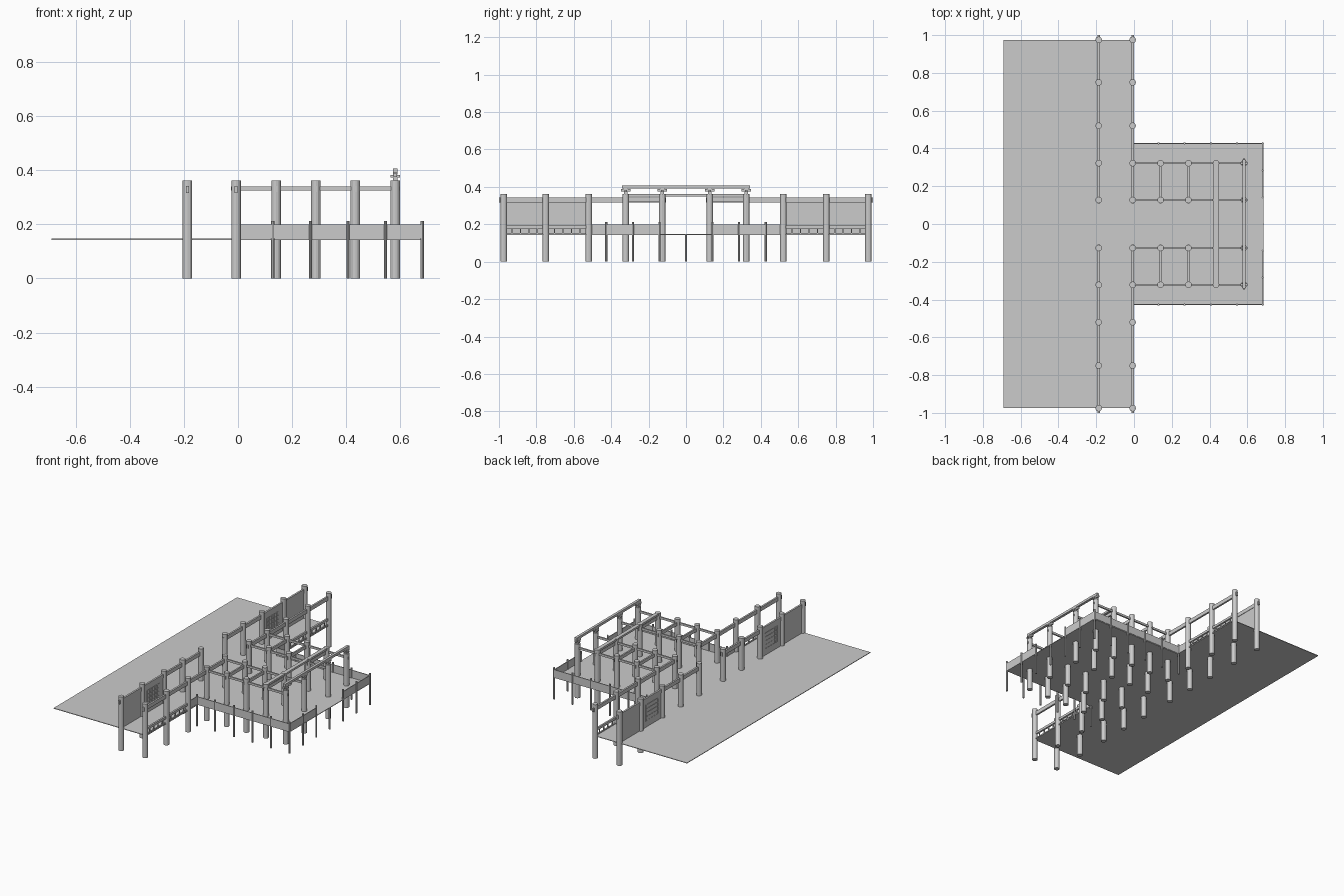
import bpy, bmesh
from mathutils import Matrix, Vector

if "Cube" in bpy.data.objects:
    bpy.data.objects.remove(bpy.data.objects["Cube"])

FLOOR, TOP = 0.147, 0.363
WING_Y = [0.127, 0.322, 0.52, 0.75, 0.975]     # column rows along the gallery
ROOM_X = [-0.007, 0.141, 0.288, 0.434, 0.582]  # column rows of the front hall
BACK_X, FRONT_X = -0.187, -0.007
EDGE_X, EDGE_Y = 0.685, 0.427                  # terrace edge


def finish(bm, name):
    bmesh.ops.recalc_face_normals(bm, faces=bm.faces)
    me = bpy.data.meshes.new(name)
    bm.to_mesh(me)
    bm.free()
    ob = bpy.data.objects.new(name, me)
    bpy.context.collection.objects.link(ob)
    return ob


def add_box(bm, x0, x1, y0, y1, z0, z1):
    size = Vector((abs(x1 - x0), abs(y1 - y0), z1 - z0))
    mid = Vector(((x0 + x1) / 2, (y0 + y1) / 2, (z0 + z1) / 2))
    bmesh.ops.create_cube(bm, size=1, matrix=Matrix.Translation(mid) @ Matrix.Diagonal(size).to_4x4())


def boxes(name, items):
    bm = bmesh.new()
    for it in items:
        add_box(bm, *it)
    return finish(bm, name)


def columns(name, points, radius, height, sides):
    bm = bmesh.new()
    for x, y in points:
        bmesh.ops.create_cone(bm, cap_ends=True, segments=sides, radius1=radius, radius2=radius,
                              depth=height, matrix=Matrix.Translation((x, y, height / 2)))
    return finish(bm, name)


def along_x(x0, x1, y, w, z0, z1):
    return (x0, x1, y - w / 2, y + w / 2, z0, z1)


def along_y(x, y0, y1, w, z0, z1):
    return (x - w / 2, x + w / 2, y0, y1, z0, z1)


# T-shaped floor slab
bm = bmesh.new()
outline = [(-0.69, -0.975), (0, -0.975), (0, -EDGE_Y), (EDGE_X, -EDGE_Y),
           (EDGE_X, EDGE_Y), (0, EDGE_Y), (0, 0.975), (-0.69, 0.975)]
face = bm.faces.new([bm.verts.new((x, y, FLOOR - 0.004)) for x, y in outline])
ext = bmesh.ops.extrude_face_region(bm, geom=[face])
bmesh.ops.translate(bm, vec=(0, 0, 0.004), verts=[v for v in ext["geom"] if isinstance(v, bmesh.types.BMVert)])
finish(bm, "floor")

# Main columns: two gallery rows and the front hall
pts = [(x, s * y) for s in (1, -1) for x in (BACK_X, FRONT_X) for y in WING_Y]
pts += [(x, s * y) for s in (1, -1) for x in ROOM_X[1:] for y in WING_Y[:2]]
columns("columns", pts, 0.0175, TOP, 12)

# Thin terrace posts, the centre one stopping at the floor
posts = [(x, s * EDGE_Y) for s in (1, -1) for x in (-0.007, 0.129, 0.268, 0.407, 0.546, EDGE_X - 0.003)]
posts += [(EDGE_X - 0.003, s * y) for s in (1, -1) for y in (0.142, 0.284)]
columns("terrace_posts", posts, 0.006, 0.213, 8)
columns("centre_post", [(EDGE_X - 0.003, 0)], 0.006, FLOOR, 8)

for s, side in ((1, "back"), (-1, "front")):
    # Gallery tie beams running through the columns
    boxes(side + "_gallery_beams",
          [along_y(x, s * 0.108, s * 1.0, 0.012, 0.316, 0.342) for x in (BACK_X, FRONT_X)])

    # Hall tie beams
    items = [along_x(-0.025, 0.6, s * y, 0.01, 0.326, 0.34) for y in WING_Y[:2]]
    items += [along_y(x, s * 0.108, s * 0.34, 0.01, 0.32, 0.342) for x in ROOM_X[1:4]]
    boxes(side + "_hall_beams", items)

    # Solid wall and window wall between the rear gallery columns
    boxes(side + "_wall", [along_y(BACK_X, s * 0.75, s * 0.975, 0.006, FLOOR, 0.318)])
    boxes(side + "_window_wall", [along_y(BACK_X, s * 0.52, s * 0.75, 0.006, FLOOR, 0.318)])

    # Lattice over the window wall
    y0, y1, z0, z1 = 0.57, 0.70, 0.19, 0.295
    grid = [along_y(BACK_X, s * (y0 + (y1 - y0) * i / 5 - 0.002), s * (y0 + (y1 - y0) * i / 5 + 0.002),
                    0.01, z0, z1) for i in range(6)]
    grid += [along_y(BACK_X, s * y0, s * y1, 0.01, z0 + (z1 - z0) * i / 4 - 0.002,
                     z0 + (z1 - z0) * i / 4 + 0.002) for i in range(5)]
    boxes(side + "_window_lattice", grid)

    # Gallery bench rail with short balusters
    rail = [along_y(FRONT_X, s * 0.52, s * 0.975, 0.012, 0.178, 0.194),
            along_y(FRONT_X, s * 0.52, s * 0.975, 0.008, FLOOR, 0.153)]
    for a, b in ((0.52, 0.75), (0.75, 0.975)):
        for i in range(1, 5):
            y = a + (b - a) * i / 5
            rail.append(along_y(FRONT_X, s * (y - 0.003), s * (y + 0.003), 0.006, 0.15, 0.18))
    boxes(side + "_gallery_rail", rail)

    # Solid terrace parapet, open in the middle of the end
    boxes(side + "_parapet", [
        along_x(-0.007, EDGE_X, s * EDGE_Y, 0.005, FLOOR, 0.199),
        along_y(EDGE_X - 0.003, s * 0.142, s * EDGE_Y, 0.005, FLOOR, 0.199),
        along_y(FRONT_X, s * EDGE_Y, s * 0.52, 0.005, FLOOR, 0.199)])

    # Stepped brackets on the end columns
    br = []
    for y in WING_Y[:2]:
        x, c = ROOM_X[-1], s * y
        br += [(x - 0.009, x + 0.009, c - 0.01, c + 0.01, TOP, 0.374),
               (x - 0.018, x + 0.018, c - 0.006, c + 0.006, 0.373, 0.382),
               (x - 0.006, x + 0.006, c - 0.026, c + 0.026, 0.376, 0.389),
               (x - 0.008, x + 0.008, c - 0.012, c + 0.012, 0.385, 0.394)]
    boxes(side + "_brackets", br)

# Long cross beam and the purlin above the brackets
boxes("hall_cross_beam", [along_y(ROOM_X[3], -0.33, 0.33, 0.025, 0.349, 0.362)])
boxes("end_purlin", [along_y(ROOM_X[4], -0.341, 0.341, 0.017, 0.391, 0.407)])
